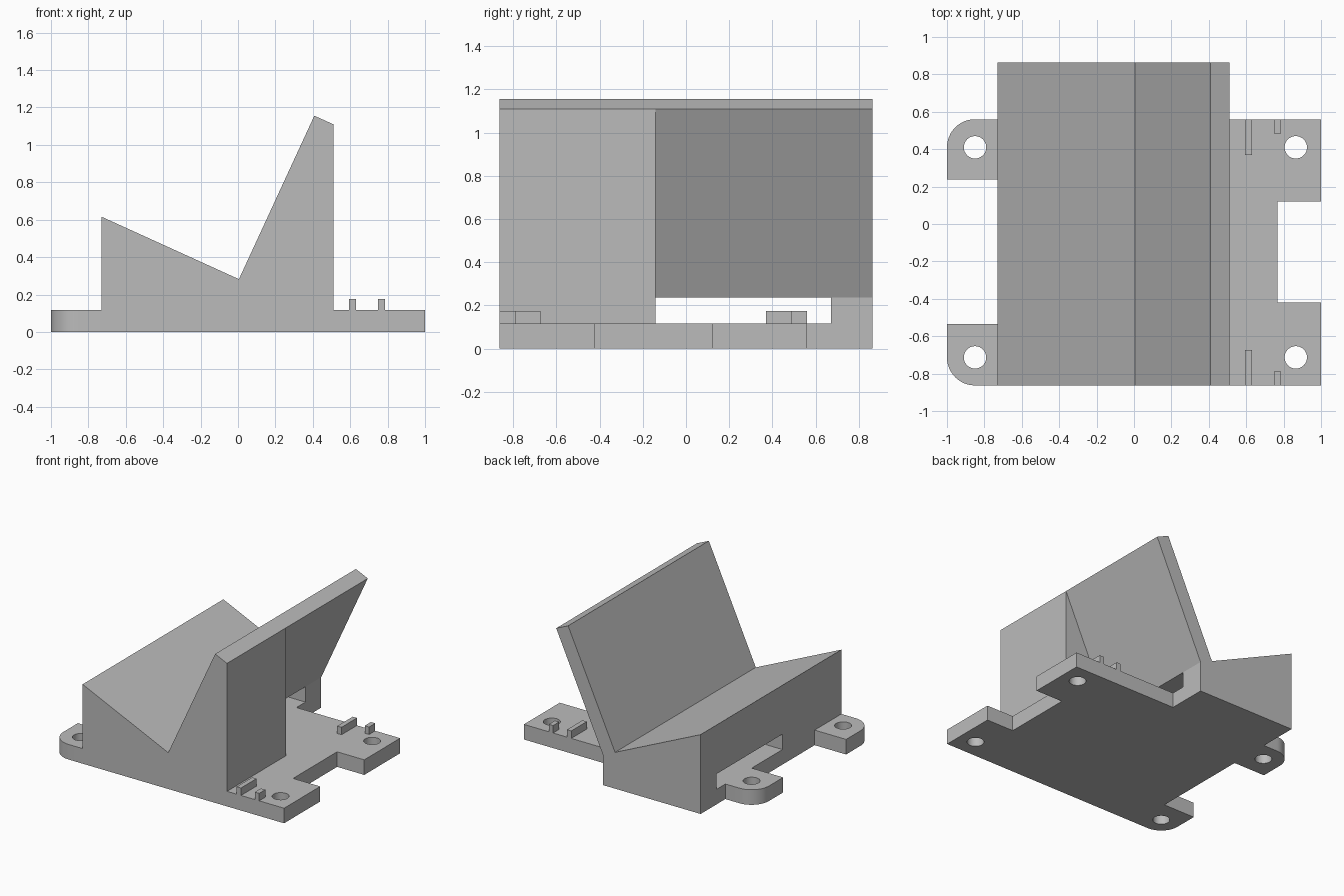
import bpy, math
from mathutils import Matrix

cube = bpy.data.objects.get("Cube")
if cube:
    bpy.data.objects.remove(cube, do_unlink=True)

grey = bpy.data.materials.new("light grey plastic")
grey.use_nodes = True
grey.diffuse_color = (0.5, 0.5, 0.5, 1)
grey.node_tree.nodes["Principled BSDF"].inputs["Base Color"].default_value = (0.5, 0.5, 0.5, 1)

FRONT, BACK = -0.863, 0.863
PLATE_TOP = 0.117
SLOT_TOP = 0.236
WALL = -0.14          # end of the solid support behind the rest


def prism(name, outline, low, high, axis="z"):
    """Extrude an outline along z, or an (x, z) profile along y."""
    def place(p, h):
        return (p[0], p[1], h) if axis == "z" else (p[0], h, p[1])
    n = len(outline)
    verts = [place(p, low) for p in outline] + [place(p, high) for p in outline]
    faces = [tuple(range(n)), tuple(range(n, 2 * n))]
    faces += [(i, (i + 1) % n, (i + 1) % n + n, i + n) for i in range(n)]
    mesh = bpy.data.meshes.new(name)
    mesh.from_pydata(verts, [], faces)
    obj = bpy.data.objects.new(name, mesh)
    bpy.context.collection.objects.link(obj)
    mesh.materials.append(grey)
    bpy.ops.object.select_all(action="DESELECT")
    obj.select_set(True)
    bpy.context.view_layer.objects.active = obj
    bpy.ops.object.mode_set(mode="EDIT")
    bpy.ops.mesh.select_all(action="SELECT")
    bpy.ops.mesh.normals_make_consistent(inside=False)
    bpy.ops.object.mode_set(mode="OBJECT")
    return obj


def box(name, x0, x1, y0, y1, z0, z1):
    return prism(name, [(x0, y0), (x1, y0), (x1, y1), (x0, y1)], z0, z1)


def arc(cx, cy, r, start, end, steps):
    angles = [math.radians(start + (end - start) * i / steps) for i in range(steps + 1)]
    return [(cx + r * math.cos(a), cy + r * math.sin(a)) for a in angles]


def combine(target, other, operation):
    mod = target.modifiers.new(operation.lower(), "BOOLEAN")
    mod.operation, mod.object, mod.solver = operation, other, "EXACT"
    bpy.context.view_layer.objects.active = target
    bpy.ops.object.modifier_apply(modifier=mod.name)
    bpy.data.objects.remove(other, do_unlink=True)


# Wedge block with the leaning back rest
body = prism("stand_body", [(-0.73, 0), (0.11, 0), (0.11, SLOT_TOP), (0.51, 1.11),
                            (0.408, 1.156), (0.005, 0.282), (-0.73, 0.616)],
             FRONT, BACK, "y")

# Cable slot through the block
combine(body, box("slot_cutter", -0.9, 0.3, WALL, 0.67, PLATE_TOP, SLOT_TOP), "DIFFERENCE")

# Solid support under the front part of the back rest
support = prism("rest_support", [(0.06, 0), (0.51, 0), (0.51, 1.11), (0.42, 1.1), (0.06, 0.3)],
                FRONT, WALL, "y")
combine(body, support, "UNION")

# Base plate with rounded tabs on one side and a notch on the other
R = 0.15
PLATE_BACK = 0.56
outline = arc(-1 + R, FRONT + R, R, 180, 270, 12)
outline += [(1, FRONT), (1, -0.42), (0.767, -0.42), (0.767, 0.12), (1, 0.12), (1, PLATE_BACK)]
outline += arc(-1 + R, PLATE_BACK - R, R, 90, 180, 12)
outline += [(-1, 0.237), (-0.73, 0.237), (-0.73, -0.535), (-1, -0.535)]
plate = prism("base_plate", outline, 0, PLATE_TOP)

# Screw holes
for x in (-0.85, 0.865):
    for y in (FRONT + R, PLATE_BACK - R):
        hole = prism("hole_cutter", arc(x, y, 0.06, 0, 348.75, 31), -0.1, 0.3)
        combine(plate, hole, "DIFFERENCE")
combine(body, plate, "UNION")

# Locating ridges on the plate
for x, length in ((0.593, 0.19), (0.749, 0.075)):
    for side, y0, y1 in (("front", FRONT, FRONT + length),
                         ("back", PLATE_BACK - length, PLATE_BACK)):
        box(side + "_ridge", x, x + 0.037, y0, y1, PLATE_TOP, 0.175)

# Smooth only the round corners and holes
bpy.ops.object.select_all(action="DESELECT")
body.select_set(True)
bpy.context.view_layer.objects.active = body
bpy.ops.object.shade_smooth_by_angle(angle=math.radians(20))
